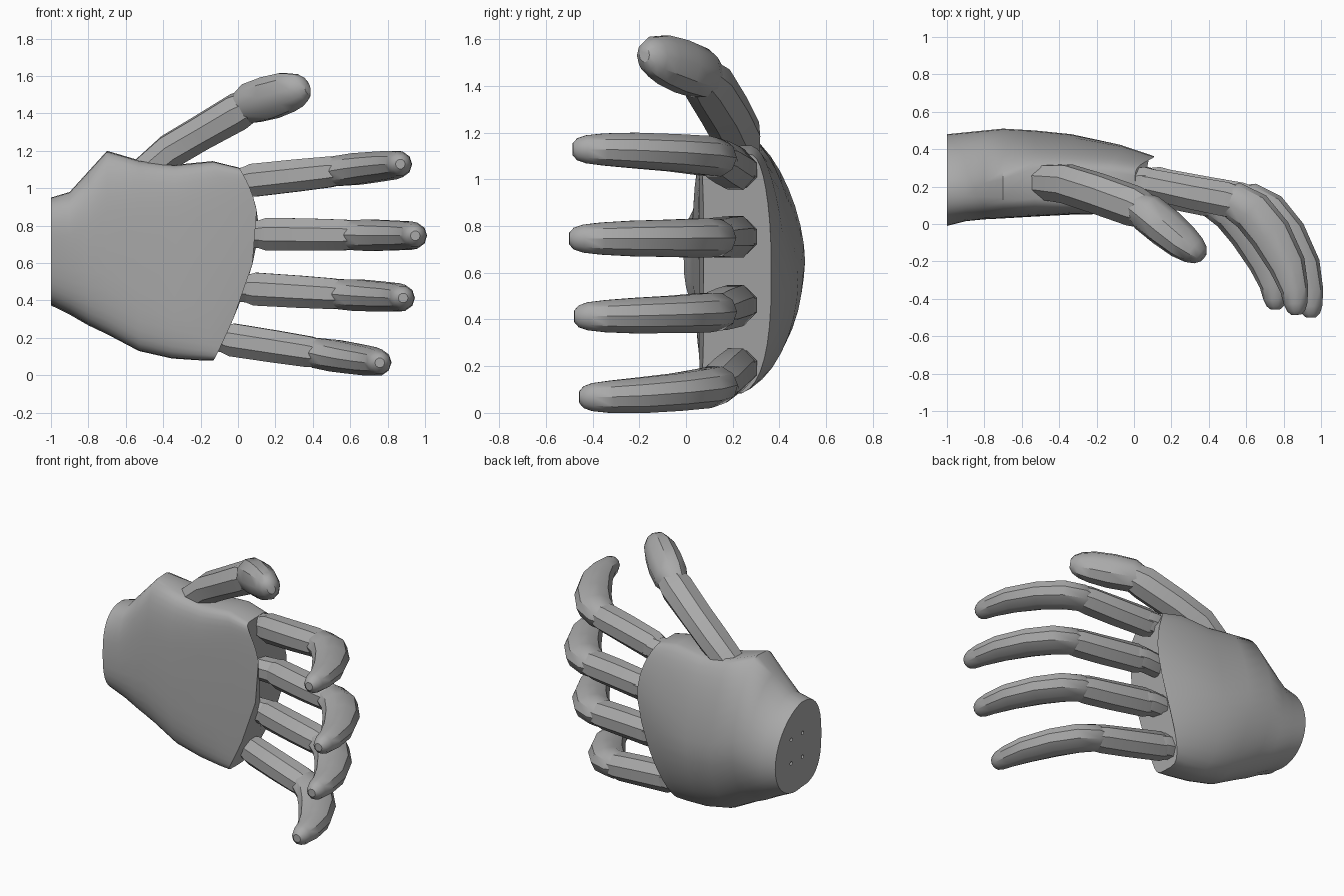
import bpy, bmesh, math
from mathutils import Vector

cube = bpy.data.objects.get("Cube")
if cube:
    bpy.data.objects.remove(cube, do_unlink=True)

grey = bpy.data.materials.new("plain_grey")
grey.use_nodes = True
COLOUR = (0.4, 0.4, 0.4, 1)
grey.diffuse_color = COLOUR
grey.node_tree.nodes["Principled BSDF"].inputs["Base Color"].default_value = COLOUR


def skin(name, rings, sharp=35):
    """Bridge a list of equal rings into a closed, smooth-shaded solid."""
    bm = bmesh.new()
    loops = [[bm.verts.new(p) for p in ring] for ring in rings]
    n = len(loops[0])
    for a, b in zip(loops, loops[1:]):
        for i in range(n):
            j = (i + 1) % n
            bm.faces.new((a[i], a[j], b[j], b[i]))
    bm.faces.new(loops[0])
    bm.faces.new(loops[-1])
    bmesh.ops.recalc_face_normals(bm, faces=bm.faces)
    mesh = bpy.data.meshes.new(name)
    bm.to_mesh(mesh)
    bm.free()
    mesh.materials.append(grey)
    obj = bpy.data.objects.new(name, mesh)
    bpy.context.collection.objects.link(obj)
    bpy.ops.object.select_all(action="DESELECT")
    obj.select_set(True)
    bpy.context.view_layer.objects.active = obj
    bpy.ops.object.shade_smooth_by_angle(angle=math.radians(sharp))
    return obj


def limb(name, path, radii, side, sides=8):
    """Tube along a path; radii are (along side, across side) per point."""
    pts = [Vector(p) for p in path]
    side = Vector(side)
    grow = 1 / math.cos(math.pi / sides)
    rings = []
    for k, (p, (ra, rb)) in enumerate(zip(pts, radii)):
        tangent = (pts[min(k + 1, len(pts) - 1)] - pts[max(k - 1, 0)]).normalized()
        u = (side - tangent * side.dot(tangent)).normalized()
        v = tangent.cross(u)
        ring = []
        for i in range(sides):
            t = math.tau * (i + 0.5) / sides
            ring.append(p + u * ra * grow * math.cos(t) + v * rb * grow * math.sin(t))
        rings.append(ring)
    return skin(name, rings)


# Palm: hollow front, domed back, flat thumb side, curved edge where the fingers leave
def bow(z):
    if z < 0.78:
        return -0.24 * ((0.78 - z) / 0.7) ** 1.5
    return -0.11 * ((z - 0.78) / 0.34) ** 2


def power(value, n):
    return math.copysign(abs(value) ** (2 / n), value)


def palm_ring(x, low, high, front, back, bend, n_front, n_back, hollow, shelf):
    ring = []
    mid, half = (low + high) / 2, (high - low) / 2
    for i in range(36):
        t = math.tau * i / 36
        c, s = math.cos(t), math.sin(t)
        if s >= 0:
            depth = power(s, n_back)
            waist = 0.2 + shelf * max(c, 0)
            y = waist + (back - waist) * depth
            z = mid + half * power(c, n_back) - 0.06 * depth * (1 - bend)
        else:
            y = 0.2 + (0.2 - front) * power(s, n_front) + hollow * s * s
            z = mid + half * power(c, n_front)
        ring.append((x + bend * bow(z), y, z))
    return ring


palm = skin("palm", [palm_ring(*row) for row in (
    (-1.0, 0.38, 0.95, -0.01, 0.48, 0, 2.6, 2, 0, 0),
    (-0.9, 0.33, 0.98, 0.015, 0.49, 0, 2.8, 2, 0, 0),
    (-0.8, 0.27, 1.09, 0.025, 0.5, 0, 3, 1.9, 0, 0.02),
    (-0.7, 0.22, 1.2, 0.03, 0.51, 0, 3.2, 1.8, 0, 0.04),
    (-0.53, 0.13, 1.15, 0.03, 0.5, 0, 3.6, 1.75, 0.01, 0.1),
    (-0.33, 0.09, 1.125, 0.03, 0.48, 0.1, 4, 1.75, 0.02, 0.1),
    (-0.06, 0.08, 1.145, 0.025, 0.425, 0.6, 5, 2, 0.03, 0.08),
    (0.11, 0.08, 1.11, 0.025, 0.365, 1, 6, 2.6, 0.05, 0.06))], 50)

# Four small bolt holes in the wrist
for y in (0.19, 0.31):
    for z in (0.58, 0.74):
        bpy.ops.mesh.primitive_cylinder_add(vertices=12, radius=0.012, depth=0.06,
                                            location=(-1, y, z), rotation=(0, math.pi / 2, 0))
        cutter = bpy.context.object
        cutter.name = "bolt_hole_cutter"
        cutter.hide_render = True
        cutter.data.materials.append(grey)
        cut = palm.modifiers.new("bolt_hole", "BOOLEAN")
        cut.operation, cut.object = "DIFFERENCE", cutter
        bpy.context.view_layer.objects.active = palm
        bpy.ops.object.modifier_apply(modifier=cut.name)
        bpy.data.objects.remove(cutter, do_unlink=True)

# Fingers: knuckle block, straight lower bone and curled tip, as (x, y, width, depth)
KNUCKLE = ((-0.1, 0.22, 0.07, 0.07), (0.05, 0.23, 0.075, 0.075), (0.1, 0.225, 0.07, 0.065))
LOWER = ((0.03, 0.225, 0.075, 0.07), (0.07, 0.215, 0.088, 0.08), (0.3, 0.165, 0.086, 0.088),
         (0.48, 0.13, 0.082, 0.092), (0.56, 0.11, 0.07, 0.08))
UPPER = ((0.47, 0.135, 0.06, 0.07), (0.52, 0.125, 0.08, 0.095), (0.62, 0.065, 0.084, 0.108),
         (0.72, -0.06, 0.08, 0.108), (0.81, -0.23, 0.076, 0.094), (0.847, -0.36, 0.069, 0.072),
         (0.855, -0.44, 0.06, 0.06), (0.857, -0.48, 0.047, 0.045), (0.858, -0.5, 0.025, 0.025))

for finger, x0, z0, slope, curl in (("index", 0.01, 1.035, 0.11, 0.98),
                                    ("middle", 0.09, 0.755, -0.01, 1.0),
                                    ("ring", 0.025, 0.465, -0.06, 0.97),
                                    ("little", -0.1, 0.2, -0.155, 0.94)):
    for part, rows, sides in (("knuckle", KNUCKLE, 8), ("lower", LOWER, 8), ("tip", UPPER, 10)):
        limb(f"{finger}_finger_{part}",
             [(x0 + x, 0.22 + (y - 0.22) * curl, z0 + slope * x) for x, y, w, d in rows],
             [(w, d) for x, y, w, d in rows], (0, 0, 1), sides)

# Thumb: long lower bone and bent tip
limb("thumb_lower",
     [(-0.5, 0.225, 1.08), (-0.36, 0.215, 1.2), (-0.2, 0.165, 1.295), (0.0, 0.095, 1.41), (0.08, 0.06, 1.45)],
     [(0.09, 0.085), (0.102, 0.09), (0.104, 0.09), (0.103, 0.097), (0.085, 0.08)], (0.3, 0.9, 0.3))
limb("thumb_tip",
     [(0.01, 0.095, 1.425), (0.07, 0.06, 1.455), (0.17, -0.02, 1.485), (0.26, -0.095, 1.513),
      (0.32, -0.14, 1.525), (0.355, -0.165, 1.53), (0.373, -0.178, 1.533)],
     [(0.08, 0.08), (0.1, 0.108), (0.1, 0.115), (0.09, 0.107), (0.073, 0.088), (0.052, 0.062), (0.025, 0.03)],
     (0.3, 0.9, 0.3), 10)
